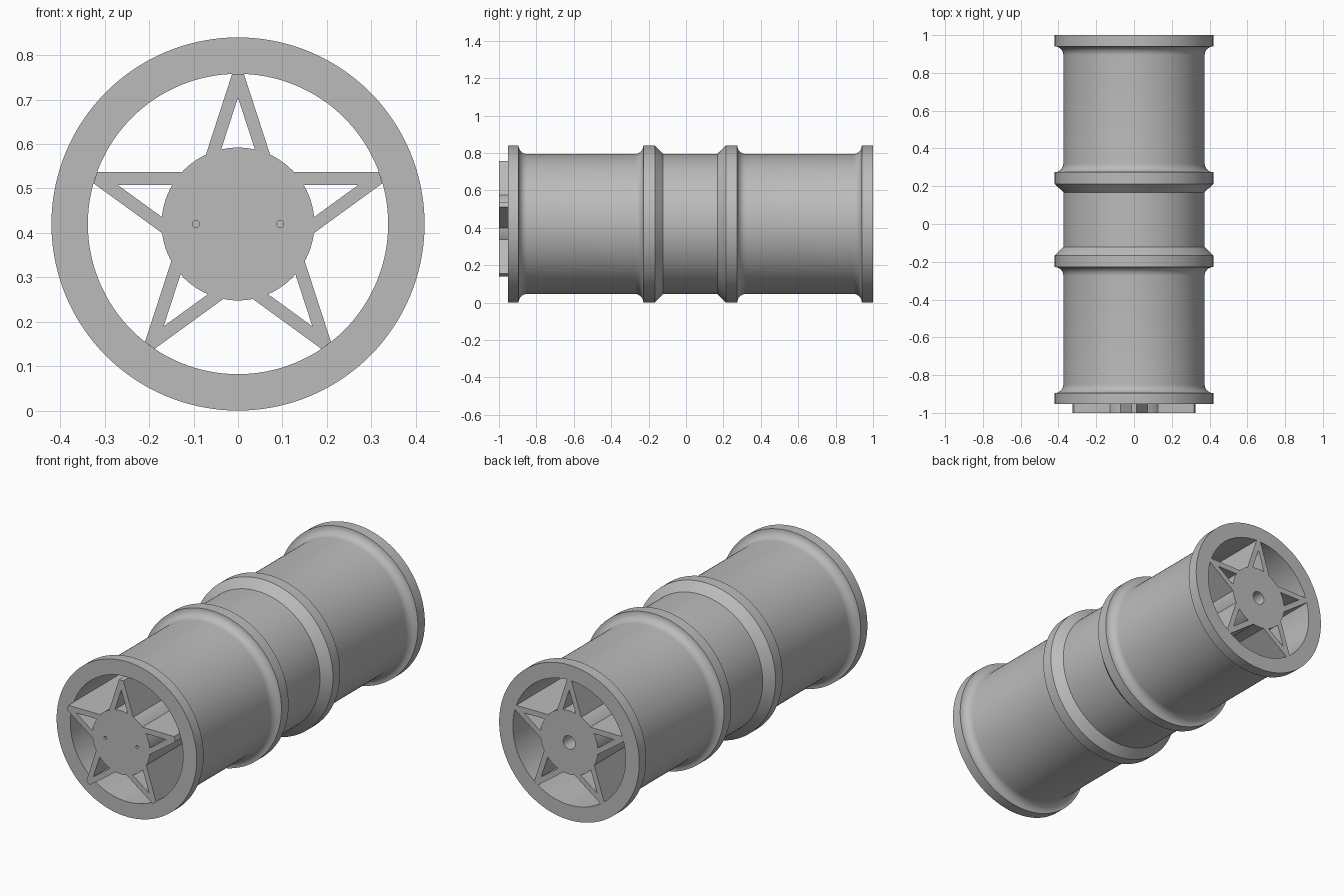
import bpy, bmesh, math
from mathutils import Matrix, Vector

if "Cube" in bpy.data.objects:
    bpy.data.objects.remove(bpy.data.objects["Cube"])

AXIS_Z = 0.42                       # height of the barrel axis
R_RIM, R_WALL, R_BORE = 0.42, 0.374, 0.338
R_HUB = 0.172
FRONT, BACK = -1.0, 1.0

grey = bpy.data.materials.new("grey")
grey.diffuse_color = (0.5, 0.5, 0.5, 1)
grey.use_nodes = True
grey.node_tree.nodes["Principled BSDF"].inputs["Base Color"].default_value = grey.diffuse_color


def finish(name, bm):
    bmesh.ops.remove_doubles(bm, verts=bm.verts, dist=1e-5)
    bmesh.ops.recalc_face_normals(bm, faces=bm.faces)
    mesh = bpy.data.meshes.new(name)
    bm.to_mesh(mesh)
    bm.free()
    mesh.materials.append(grey)
    obj = bpy.data.objects.new(name, mesh)
    obj.location.z = AXIS_Z
    bpy.context.collection.objects.link(obj)
    return obj


def smooth(obj):
    bpy.ops.object.select_all(action='DESELECT')
    obj.select_set(True)
    bpy.context.view_layer.objects.active = obj
    bpy.ops.object.shade_smooth_by_angle(angle=math.radians(30))


def lathe(name, profile, steps=128):
    """Spin a (radius, y) profile around the y axis."""
    bm = bmesh.new()
    vs = [bm.verts.new((r, y, 0)) for r, y in profile]
    es = [bm.edges.new(p) for p in zip(vs, vs[1:])]
    bmesh.ops.spin(bm, geom=vs + es, cent=(0, 0, 0), axis=(0, 1, 0),
                   angle=2 * math.pi, steps=steps, use_merge=True)
    return finish(name, bm)


def fillet(y_flange, side, rising=False):
    """Concave quarter arc between a flange face and the wall."""
    f = R_RIM - R_WALL
    pts = [(R_RIM - f * math.sin(a), y_flange + side * f * (1 - math.cos(a)))
           for a in (i * math.pi / 16 for i in range(9))]
    return pts[::-1] if rising else pts


# Barrel: end flanges, two middle ribs with one chamfered side, open bore
profile = [(R_BORE, -0.953), (R_RIM, -0.953)]
profile += fillet(-0.895, 1)
profile += fillet(-0.228, -1, True)
profile += [(R_RIM, -0.167), (R_WALL, -0.122), (R_WALL, 0.168), (R_RIM, 0.213)]
profile += fillet(0.274, 1)
profile += fillet(0.94, -1, True)
profile += [(R_RIM, BACK), (R_BORE, BACK), (R_BORE, -0.953)]
smooth(lathe("barrel", profile))

# Hub: solid at the front, bored from the back
hub = lathe("hub", [(0, FRONT), (R_HUB, FRONT), (R_HUB, BACK),
                    (0.036, BACK), (0.036, -0.5), (0, -0.5)], 96)

# Two small pin holes in the hub's front face
bm = bmesh.new()
for x in (-0.095, 0.095):
    m = Matrix.Translation((x, FRONT, 0)) @ Matrix.Rotation(math.pi / 2, 4, 'X')
    bmesh.ops.create_cone(bm, cap_ends=True, segments=24, radius1=0.008,
                          radius2=0.008, depth=0.2, matrix=m)
cutter = finish("pin_hole_cutter", bm)
cutter.hide_render = True
cutter.hide_set(True)
cut = hub.modifiers.new("pin_holes", 'BOOLEAN')
cut.operation, cut.solver, cut.object = 'DIFFERENCE', 'EXACT', cutter
bpy.context.view_layer.objects.active = hub
bpy.ops.object.modifier_apply(modifier=cut.name)
bpy.data.objects.remove(cutter)
smooth(hub)


# Star: five hollow points running the full length of the bore
def on_line(offset, radius):
    """Where a star line at this distance from the axis meets a circle."""
    a = math.radians(18)
    s = math.sqrt(radius ** 2 - offset ** 2)
    return (offset * math.cos(a) - s * math.sin(a),
            offset * math.sin(a) + s * math.cos(a))


OUTER, INNER = 0.117, 0.088
half = [on_line(OUTER, R_BORE), on_line(OUTER, R_HUB), on_line(INNER, R_HUB)]
apex = (0, INNER / math.sin(math.radians(18)))
outline = half + [apex] + [(-x, z) for x, z in reversed(half)]
for i in range(5):
    bm = bmesh.new()
    turn = Matrix.Rotation(i * math.tau / 5, 4, 'Y')
    face = bm.faces.new([bm.verts.new(turn @ Vector((x, FRONT, z))) for x, z in outline])
    new = bmesh.ops.extrude_face_region(bm, geom=[face], use_keep_orig=True)
    bmesh.ops.translate(bm, vec=(0, BACK - FRONT, 0),
                        verts=[g for g in new["geom"] if isinstance(g, bmesh.types.BMVert)])
    finish(f"star_point_{i + 1}", bm)
